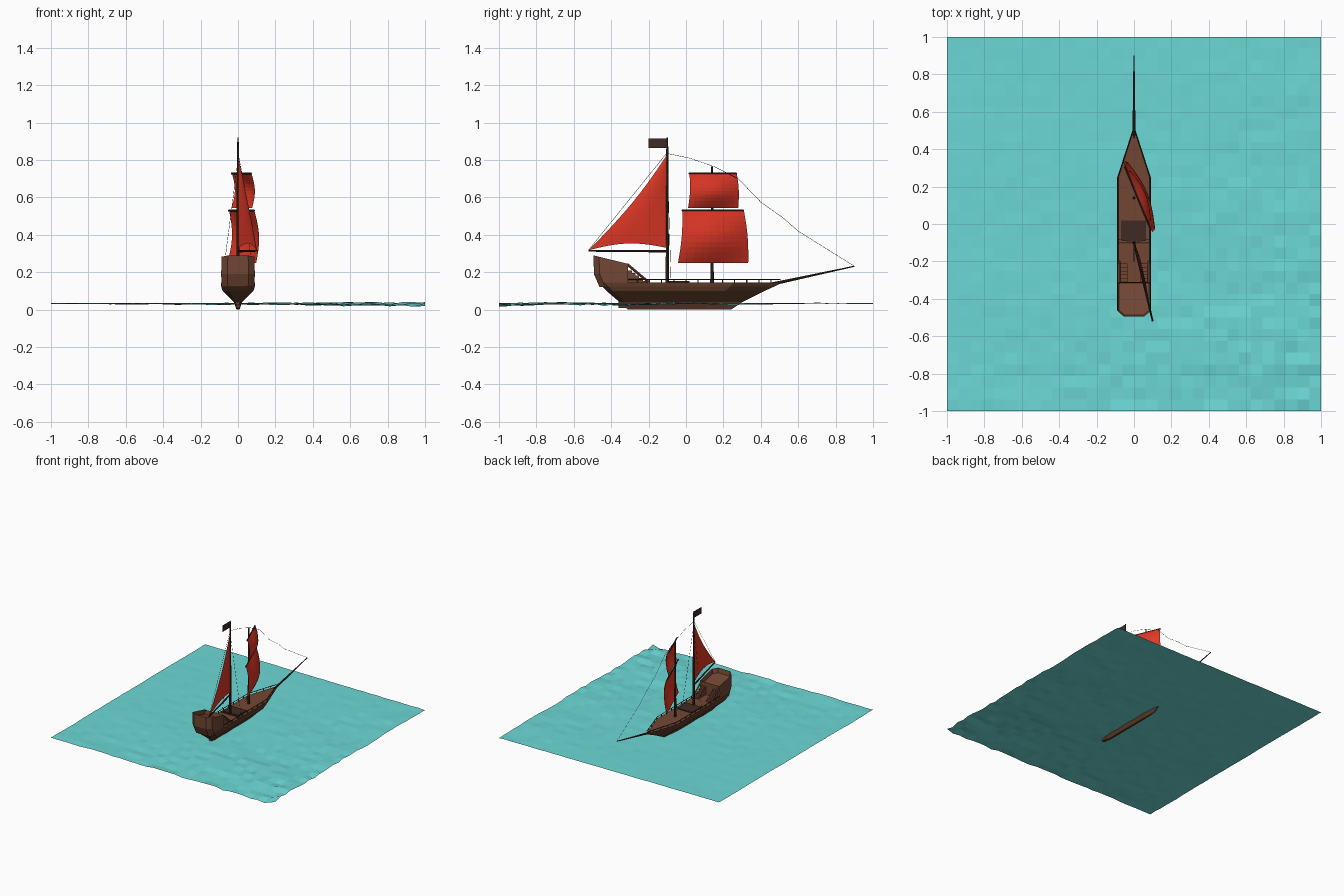
import bpy, bmesh, math, random
from mathutils import Vector

if "Cube" in bpy.data.objects:
    bpy.data.objects.remove(bpy.data.objects["Cube"])
rng = random.Random(4)

def mat(name, c):
    m = bpy.data.materials.new(name)
    m.diffuse_color = (*c, 1)
    m.use_nodes = True
    m.node_tree.nodes["Principled BSDF"].inputs["Base Color"].default_value = m.diffuse_color
    return m

WATER = mat("turquoise_water", (0.15, 0.69, 0.67))
RED = mat("red_sailcloth", (0.76, 0.04, 0.02))
WOOD = mat("brown_wood", (0.17, 0.062, 0.034))
HULL = mat("hull_brown", (0.105, 0.042, 0.021))
DARK = mat("dark_wood", (0.05, 0.024, 0.016))

def finish(name, bm, *mats):
    me = bpy.data.meshes.new(name)
    bm.to_mesh(me)
    bm.free()
    for m in mats:
        me.materials.append(m)
    ob = bpy.data.objects.new(name, me)
    bpy.context.collection.objects.link(ob)
    return ob

def loft(loops):
    bm = bmesh.new()
    rings = [[bm.verts.new(p) for p in l] for l in loops]
    n = len(rings[0])
    for a, b in zip(rings, rings[1:]):
        for i in range(n):
            j = (i + 1) % n
            bm.faces.new((a[i], a[j], b[j], b[i]))
    bm.faces.new(rings[0][::-1])
    top = bm.faces.new(rings[-1])
    bmesh.ops.recalc_face_normals(bm, faces=bm.faces[:])
    return bm, top

def rod(name, pts, radii, m, sides=8):
    """Tube through points, one radius per point."""
    bm = bmesh.new()
    pts = [Vector(p) for p in pts]
    for i in range(len(pts) - 1):
        d = pts[i + 1] - pts[i]
        r = bmesh.ops.create_cone(bm, cap_ends=True, segments=sides, radius1=radii[i],
                                  radius2=radii[i + 1], depth=d.length)
        q = d.to_track_quat('Z', 'Y')
        for v in r["verts"]:
            v.co = q @ v.co + (pts[i] + pts[i + 1]) / 2
    return finish(name, bm, m)

def box(name, lo, hi, m):
    bm = bmesh.new()
    bmesh.ops.create_cube(bm, size=1)
    for v in bm.verts:
        v.co = [lo[k] + (v.co[k] + 0.5) * (hi[k] - lo[k]) for k in range(3)]
    return finish(name, bm, m)

def sheet(name, fn, nu, nv, m):
    """Grid surface from a function of u, v in 0..1."""
    bm = bmesh.new()
    g = [[bm.verts.new(fn(i / nu, j / nv)) for i in range(nu + 1)] for j in range(nv + 1)]
    for j in range(nv):
        for i in range(nu):
            bm.faces.new((g[j][i], g[j][i + 1], g[j + 1][i + 1], g[j + 1][i]))
    bmesh.ops.remove_doubles(bm, verts=bm.verts[:], dist=1e-5)
    return finish(name, bm, m)

# Sea: choppier toward the +x, -y corner
def sea(u, v):
    x, y = 2 * u - 1, 2 * v - 1
    t = min(1, max(0, (x - y + 1.2) / 3.2))
    h = 0.5 * math.sin(9 * y + 2 * x) + rng.uniform(-0.9, 0.9)
    return (x, y, max(0.008, min(0.04, 0.035 + h * (0.0015 + 0.011 * t * t) - 0.006 * t)))
sheet("sea", sea, 32, 32, WATER)

# Hull: z, half width, stern y, shoulder y, bow y
def ring(z, w, y0, ys, y1):
    half = [(0.6 * w, y0), (w, y0 + 0.03), (w, ys), (0.003, y1)]
    return [(x, y, z) for x, y in half] + [(-x, y, z) for x, y in half[::-1]]
bm, top = loft([ring(0.0, 0.008, -0.31, 0.1, 0.24), ring(0.04, 0.022, -0.355, 0.14, 0.30),
                ring(0.10, 0.083, -0.425, 0.21, 0.42), ring(0.125, 0.09, -0.45, 0.24, 0.475),
                ring(0.145, 0.09, -0.47, 0.25, 0.515)])
top.material_index = 1
finish("hull", bm, HULL, WOOD)
box("rudder", (-0.012, -0.36, 0.01), (0.012, -0.30, 0.10), HULL)

# Stern castle with sloping open top
def castle_ring(z, w, y0):
    half = [(0.62 * w, y0), (w, y0 + 0.03), (w, -0.31)]
    pts = half + [(-x, y) for x, y in half[::-1]]
    return [(x, y, z if z else 0.29 - (y + 0.495) * 0.243) for x, y in pts]
bm, top = loft([castle_ring(0.12, 0.088, -0.462), castle_ring(0.19, 0.09, -0.492),
                castle_ring(None, 0.088, -0.495)])
bmesh.ops.inset_region(bm, faces=[top], thickness=0.009)
for v in top.verts:
    v.co.z -= 0.035
finish("stern_castle", bm, WOOD)

# Stairs and sloping hand rails from castle to deck
for s, side in ((1, "right"), (-1, "left")):
    for k in range(5):
        a, b = sorted((s * 0.035, s * 0.075))
        y = -0.31 + 0.02 * k
        box(f"{side}_step_{k}", (a, y, 0.14), (b, y + 0.02, 0.21 - 0.014 * k), WOOD)
    rod(f"{side}_stair_rail", [(s * 0.08, -0.315, 0.243), (s * 0.08, -0.2, 0.147)],
        [0.007, 0.007], WOOD, 4)
    # Deck rail with posts
    path = [(s * 0.086, -0.31), (s * 0.086, 0.25), (s * 0.004, 0.505)]
    rod(f"{side}_deck_rail", [(x, y, 0.162) for x, y in path], [0.003] * 3, DARK, 4)
    for k in range(12):
        y = -0.26 + k * 0.065
        x = 0.086 if y < 0.25 else 0.086 - (y - 0.25) * 0.32
        rod(f"{side}_rail_post_{k}", [(s * x, y, 0.14), (s * x, y, 0.162)], [0.003] * 2, WOOD, 4)
    # Shroud rope
    rod(f"{side}_shroud", [(0, -0.1, 0.8), (s * 0.085, -0.08, 0.15)], [0.001] * 2, DARK, 4)

# Deck details
box("deck_hatch", (-0.07, -0.09, 0.14), (0.065, 0.02, 0.153), DARK)
box("deck_beam", (-0.088, -0.103, 0.14), (0.088, -0.095, 0.15), DARK)

# Masts and spars
rod("main_mast", [(0, -0.1, 0.1), (0, -0.1, 0.85), (0, -0.1, 0.92)], [0.009, 0.006, 0.003], DARK)
rod("fore_mast", [(0, 0.14, 0.1), (0, 0.14, 0.765)], [0.009, 0.005], DARK)
rod("bowsprit", [(0, 0.46, 0.137), (0, 0.65, 0.178), (0, 0.9, 0.232)], [0.009, 0.006, 0.003], DARK)
rod("boom", [(0, -0.1, 0.312), (0.1, -0.52, 0.315)], [0.006, 0.005], DARK)
box("flag", (-0.002, -0.2, 0.865), (0.002, -0.1, 0.915), DARK)

# Triangular mainsail with hollow leech and arched foot
def mainsail(u, v):
    leech = -0.42 * (1 - v) + 0.025 * math.sin(math.pi * v)
    y = -0.1 + u * leech
    z = 0.318 + 0.512 * v + (1 - v) ** 2 * (0.03 * math.sin(math.pi * u) + 0.012 * (1 - u))
    x = 0.1 * u * (1 - v) + 0.025 * math.sin(math.pi * u) * (1 - v) * (0.3 + v)
    return (x, y, z)
sheet("mainsail", mainsail, 10, 12, RED)

# Square sails on braced yards
D, N = Vector((0.38, -0.925, 0)), Vector((0.925, 0.38, 0))
def square_sail(name, z0, z1, w0, w1, belly):
    def fn(u, v):
        s = 2 * u - 1
        w = w0 + (w1 - w0) * v
        b = belly * math.sin(math.pi * v) * (0.4 + 0.6 * math.cos(s * math.pi / 2))
        return Vector((0.02, 0.145, z0 + (z1 - z0) * v)) + D * s * w + N * b
    sheet(name, fn, 10, 10, RED)
    c = Vector((0.018, 0.143, z1))
    rod(name + "_yard", [c - D * w1, c + D * w1], [0.005] * 2, DARK)
square_sail("lower_sail", 0.25, 0.53, 0.203, 0.178, 0.055)
square_sail("upper_sail", 0.543, 0.728, 0.145, 0.137, 0.045)

# Rigging
rod("fore_stay", [(0, -0.1, 0.835), (0, 0.02, 0.81), (0, 0.15, 0.765), (0, 0.28, 0.70), (0, 0.4, 0.575),
                  (0, 0.52, 0.49), (0, 0.6, 0.42), (0, 0.9, 0.232)], [0.001] * 8, DARK, 4)
rod("boom_lift", [(0, -0.1, 0.84), (0.1, -0.52, 0.32)], [0.001] * 2, DARK, 4)
